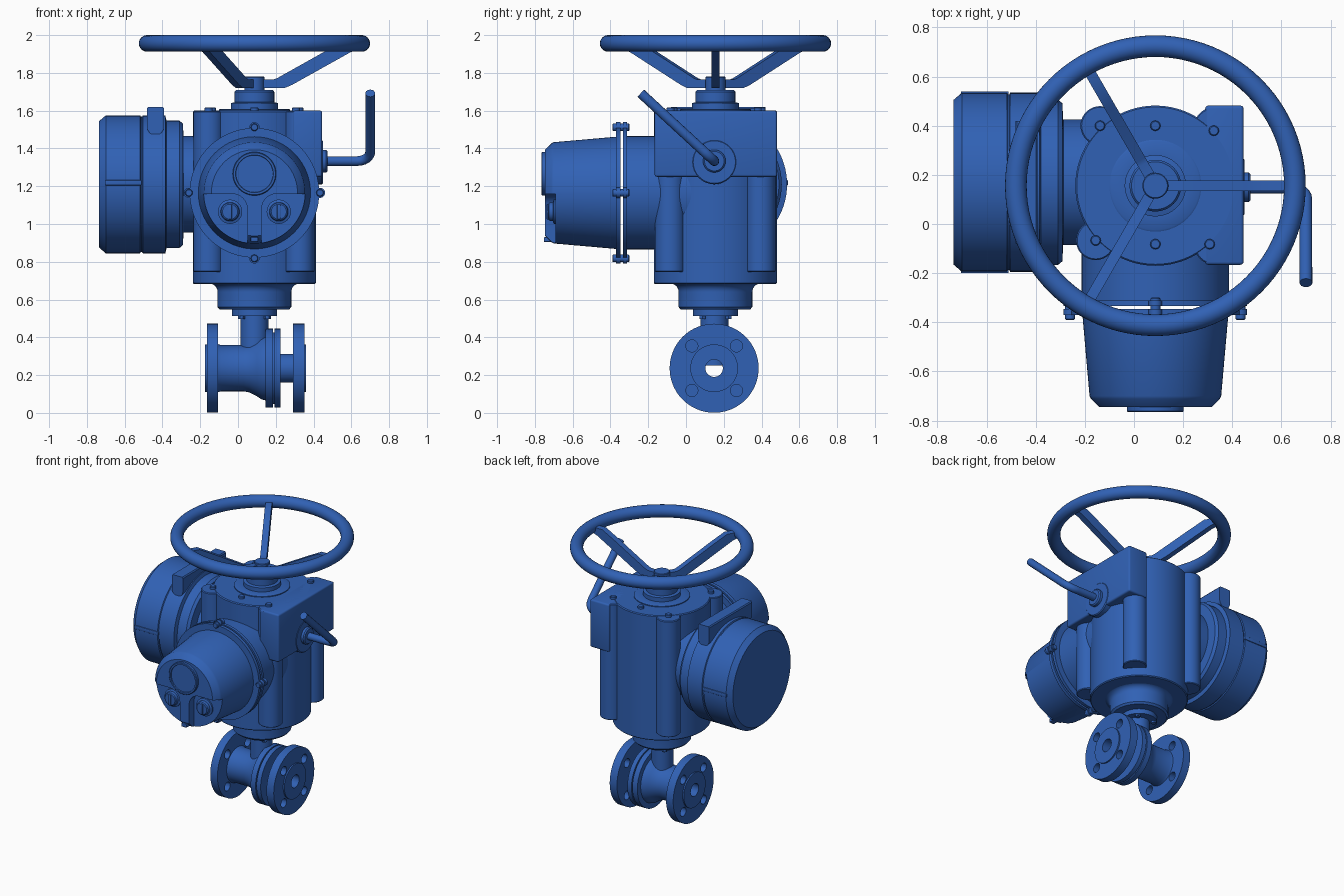
import bpy, bmesh, math
from mathutils import Vector, Matrix

if "Cube" in bpy.data.objects:
    bpy.data.objects.remove(bpy.data.objects["Cube"])

mat = bpy.data.materials.new("blue_paint")
mat.diffuse_color = (0.03, 0.12, 0.46, 1)
mat.use_nodes = True
mat.node_tree.nodes["Principled BSDF"].inputs["Base Color"].default_value = mat.diffuse_color
AX = {'x': Vector((1, 0, 0)), 'y': Vector((0, 1, 0)), 'z': Vector((0, 0, 1))}
CX, CY = 0.087, 0.156          # main vertical axis


def finish(name, bm, angle=30):
    bmesh.ops.recalc_face_normals(bm, faces=bm.faces[:])
    me = bpy.data.meshes.new(name)
    bm.to_mesh(me)
    bm.free()
    ob = bpy.data.objects.new(name, me)
    bpy.context.collection.objects.link(ob)
    me.materials.append(mat)
    smooth(ob, angle)
    return ob


def smooth(ob, angle=30):
    bpy.ops.object.select_all(action='DESELECT')
    ob.select_set(True)
    bpy.context.view_layer.objects.active = ob
    bpy.ops.object.shade_smooth_by_angle(angle=math.radians(angle))


def lathe(name, prof, origin, axis='z', n=64, loop=False):
    """Revolve (radius, offset) points about an axis; loop=True makes a hollow ring."""
    bm = bmesh.new()
    rot = AX['z'].rotation_difference(AX[axis]).to_matrix()
    o = Vector(origin)
    rings = [[bm.verts.new(o + rot @ Vector((r * math.cos(t * math.tau / n), r * math.sin(t * math.tau / n), h)))
              for t in range(n)] for r, h in prof]
    pairs = list(zip(rings, rings[1:])) + ([(rings[-1], rings[0])] if loop else [])
    for a, b in pairs:
        for i in range(n):
            j = (i + 1) % n
            bm.faces.new((a[i], a[j], b[j], b[i]))
    if not loop:
        bm.faces.new(rings[0])
        bm.faces.new(rings[-1])
    return finish(name, bm)


def cyl(name, r, a, b, origin, axis='z', n=32, c=0.0):
    """Cylinder from offset a to b, chamfered by c at both ends."""
    prof = [(r - c, a), (r, a + c), (r, b - c), (r - c, b)] if c else [(r, a), (r, b)]
    return lathe(name, prof, origin, axis, n)


def prism(name, pts, depth, mtx, bevel=0.0):
    """Extrude a local XZ outline by depth, centred on local y."""
    bm = bmesh.new()
    f = bm.faces.new([bm.verts.new((x, -depth / 2, z)) for x, z in pts])
    ext = bmesh.ops.extrude_face_region(bm, geom=[f])['geom']
    bmesh.ops.translate(bm, verts=[v for v in ext if isinstance(v, bmesh.types.BMVert)], vec=(0, depth, 0))
    if bevel:
        bmesh.ops.bevel(bm, geom=bm.edges[:], offset=bevel, segments=3, profile=0.5, affect='EDGES')
    bm.transform(mtx)
    return finish(name, bm)


def box(name, lo, hi, bevel=0.0):
    pts = [(lo[0], lo[2]), (hi[0], lo[2]), (hi[0], hi[2]), (lo[0], hi[2])]
    return prism(name, pts, hi[1] - lo[1], Matrix.Translation((0, (lo[1] + hi[1]) / 2, 0)), bevel)


def cut(ob, cutters):
    for c in cutters:
        c.hide_render = True
        m = ob.modifiers.new("cut", 'BOOLEAN')
        m.operation, m.solver, m.object = 'DIFFERENCE', 'EXACT', c
    dg = bpy.context.evaluated_depsgraph_get()
    me = bpy.data.meshes.new_from_object(ob.evaluated_get(dg))
    ob.modifiers.clear()
    ob.data = me
    for c in cutters:
        bpy.data.objects.remove(c)
    smooth(ob)


def arc(cx, cz, r, a0, a1, n=8):
    return [(cx + r * math.cos(math.radians(a0 + (a1 - a0) * i / n)),
             cz + r * math.sin(math.radians(a0 + (a1 - a0) * i / n))) for i in range(n + 1)]


# handwheel: rim, hub and three cranked spokes
lathe("handwheel_rim", arc(0.568, 1.956, 0.044, 0, 345, 23), (CX, CY, 0), 'z', 96, True)
cyl("handwheel_hub", 0.053, 1.70, 1.78, (CX, CY, 0), c=0.004)
spoke = [(0.02, 1.72), (0.16, 1.72), (0.2, 1.737), (0.51, 1.91), (0.57, 1.93), (0.57, 1.965),
         (0.47, 1.965), (0.37, 1.912), (0.12, 1.772), (0.1, 1.765), (0.02, 1.765)]
for k in range(3):
    prism(f"handwheel_spoke_{k}", spoke, 0.044,
          Matrix.Translation((CX, CY, 0)) @ Matrix.Rotation(k * math.tau / 3, 4, 'Z'))

# stem cap, main housing, lower collar and mounting neck
lathe("stem_cap", [(0.187, 1.58), (0.187, 1.606), (0.18, 1.61), (0.125, 1.61), (0.125, 1.64), (0.105, 1.645),
                   (0.105, 1.70), (0.097, 1.71), (0.03, 1.71)], (CX, CY, 0))
cyl("gearbox_housing", 0.326, 0.682, 1.60, (CX, CY, 0), n=96, c=0.006)
lathe("lower_collar", [(0.245, 0.69)] + arc(0.24, 0.64, 0.045, 90, 180) +
      [(0.195, 0.56), (0.183, 0.547), (0.12, 0.547), (0.12, 0.512), (0.05, 0.512)], (CX, CY, 0))
cyl("valve_neck", 0.074, 0.25, 0.52, (CX, 0.15, 0))
for k in range(4):
    a = math.pi / 4 + k * math.pi / 2
    cyl(f"collar_bolt_{k}", 0.018, 0.498, 0.52, (CX + 0.097 * math.cos(a), CY + 0.097 * math.sin(a), 0), n=6)

# corner columns with cover bolts
corners = [(-0.138, 0.40), (-0.156, -0.067), (0.325, 0.395), (0.325, -0.085)]
for k, (x, y) in enumerate(corners):
    cyl(f"corner_column_{k}", 0.08, 0.745, 1.598, (x, y, 0), c=0.005)
for k, (x, y) in enumerate(corners[:2] + [(0.325, 0.38), (0.308, -0.082), (CX, 0.40), (CX, -0.082)]):
    cyl(f"cover_bolt_{k}", 0.021, 1.59, 1.618, (x, y, 0), n=16, c=0.004)

# side gear box and its crank lever
box("side_box", (0.29, -0.166, 1.25), (0.446, 0.482, 1.60), 0.012)
cyl("lever_boss", 0.118, 0.30, 0.449, (0, 0.15, 1.328), 'x', c=0.006)
cyl("lever_hub", 0.06, 0.43, 0.475, (0, 0.15, 1.333), 'x', c=0.008)
d = Vector((0, -0.735, 0.678))
base = Vector((0.70, 0.15, 1.333))
path = [Vector((0.46, 0.15, 1.333)), Vector((0.62, 0.15, 1.333))]
path += [base + Vector((-0.07 + 0.07 * math.sin(t), 0, 0)) + d * (0.07 - 0.07 * math.cos(t))
         for t in [math.radians(15 * i) for i in range(7)]] + [base + d * 0.53]
cu = bpy.data.curves.new("crank_lever", 'CURVE')
cu.dimensions, cu.bevel_depth, cu.bevel_resolution, cu.use_fill_caps = '3D', 0.026, 5, True
sp = cu.splines.new('POLY')
sp.points.add(len(path) - 1)
for p, v in zip(sp.points, path):
    p.co = (*v, 1)
tmp = bpy.data.objects.new("tmp_curve", cu)
bpy.context.collection.objects.link(tmp)
me = bpy.data.meshes.new_from_object(tmp.evaluated_get(bpy.context.evaluated_depsgraph_get()))
bpy.data.objects.remove(tmp)
lever = bpy.data.objects.new("crank_lever", me)
bpy.context.collection.objects.link(lever)
me.materials.clear()
me.materials.append(mat)
smooth(lever, 40)

# motor on the left, with seam, side ribs and top bar
MY, MZ = 0.17, 1.21
lathe("motor", [(0.335, -0.735), (0.365, -0.70), (0.365, -0.518), (0.358, -0.514), (0.358, -0.508), (0.365, -0.504),
                (0.365, -0.385), (0.337, -0.378), (0.337, -0.31), (0.322, -0.292), (0.255, -0.288), (0.255, 0.0)],
      (0, MY, MZ), 'x', 80)
for k, s in enumerate((-1, 1)):
    y = MY + s * 0.358
    box(f"motor_rib_{k}", (-0.705, y - 0.012, MZ - 0.005), (-0.51, y + 0.012, MZ + 0.022), 0.004)
bar = arc(-0.437, 1.515, 0.045, 180, 360) + [(-0.392, 1.612), (-0.398, 1.62), (-0.476, 1.62), (-0.482, 1.612)]
prism("motor_top_bar", bar, 0.50, Matrix.Translation((0, MY, 0)))

# control head on the front: fixed neck, narrow gap, removable cover
HZ = 1.165
lathe("control_neck", [(0.30, 0.10), (0.30, -0.312), (0.343, -0.312), (0.343, -0.333), (0.25, -0.333)],
      (CX, 0, HZ), 'y', 80)
cover = lathe("control_cover", [(0.25, -0.346), (0.343, -0.346), (0.343, -0.37), (0.297, -0.37), (0.268, -0.70),
                                (0.262, -0.712), (0.228, -0.746)], (CX, 0, HZ), 'y', 80)
cutters = []
for s in (-1, 1):
    pts = [(s * 0.4, 1.16), (s * 0.4, 0.8), (s * 0.038, 0.8)]
    pts += [(s * x, z) for x, z in arc(0.118, 1.08, 0.08, 180, 90)]
    cutters.append(prism("pocket_cutter", pts, 0.2, Matrix.Translation((CX, -0.79, 0))))
cut(cover, cutters)
for k, s in enumerate((-1, 1)):
    p = (CX + s * 0.129, 0, 1.065)
    lathe(f"knob_{k}", [(0.064, -0.66), (0.064, -0.70), (0.05, -0.705), (0.047, -0.725), (0.04, -0.73)], p, 'y')
    box(f"knob_grip_{k}", (p[0] - 0.009, -0.738, 1.025), (p[0] + 0.009, -0.69, 1.105), 0.003)
lathe("display_ring", [(0.115, -0.72), (0.115, -0.762), (0.111, -0.766), (0.10, -0.766), (0.098, -0.758),
                       (0.098, -0.72)], (CX, 0, 1.266), 'y', 48, True)
cyl("display_glass", 0.1, -0.758, -0.73, (CX, 0, 1.266), 'y', 48)
box("cover_latch", (CX - 0.02, -0.752, 0.905), (CX + 0.02, -0.70, 0.93), 0.003)
for k in range(4):
    a = k * math.pi / 2
    p = (CX + 0.347 * math.cos(a), 0, HZ + 0.347 * math.sin(a))
    cyl(f"flange_bolt_{k}", 0.02, -0.39, -0.30, p, 'y', 16, 0.004)
    cyl(f"flange_boss_{k}", 0.027, -0.37, -0.346, p, 'y', 20)
    cyl(f"flange_rear_boss_{k}", 0.027, -0.333, -0.312, p, 'y', 20)

# flanged valve body with through bore and bolt holes
VY, VZ = 0.149, 0.2365
valve = lathe("valve_body", [
    (0.046, -0.175), (0.126, -0.175), (0.126, -0.165), (0.2355, -0.165), (0.2355, -0.107), (0.128, -0.107),
    (0.122, -0.09), (0.122, 0.03), (0.128, 0.06), (0.148, 0.10), (0.165, 0.125), (0.17, 0.145), (0.209, 0.145),
    (0.209, 0.185), (0.19, 0.185), (0.19, 0.193), (0.209, 0.193), (0.209, 0.226), (0.076, 0.226), (0.076, 0.292),
    (0.2355, 0.292), (0.2355, 0.351), (0.126, 0.351), (0.126, 0.361), (0.046, 0.361)], (0, VY, VZ), 'x', 80, True)
holes = []
for k in range(4):
    a = math.pi / 4 + k * math.pi / 2
    p = (0, VY + 0.167 * math.cos(a), VZ + 0.167 * math.sin(a))
    holes += [cyl("hole_cutter", 0.032, lo, hi, p, 'x', 24) for lo, hi in ((-0.22, -0.09), (0.27, 0.40))]
cut(valve, holes)
